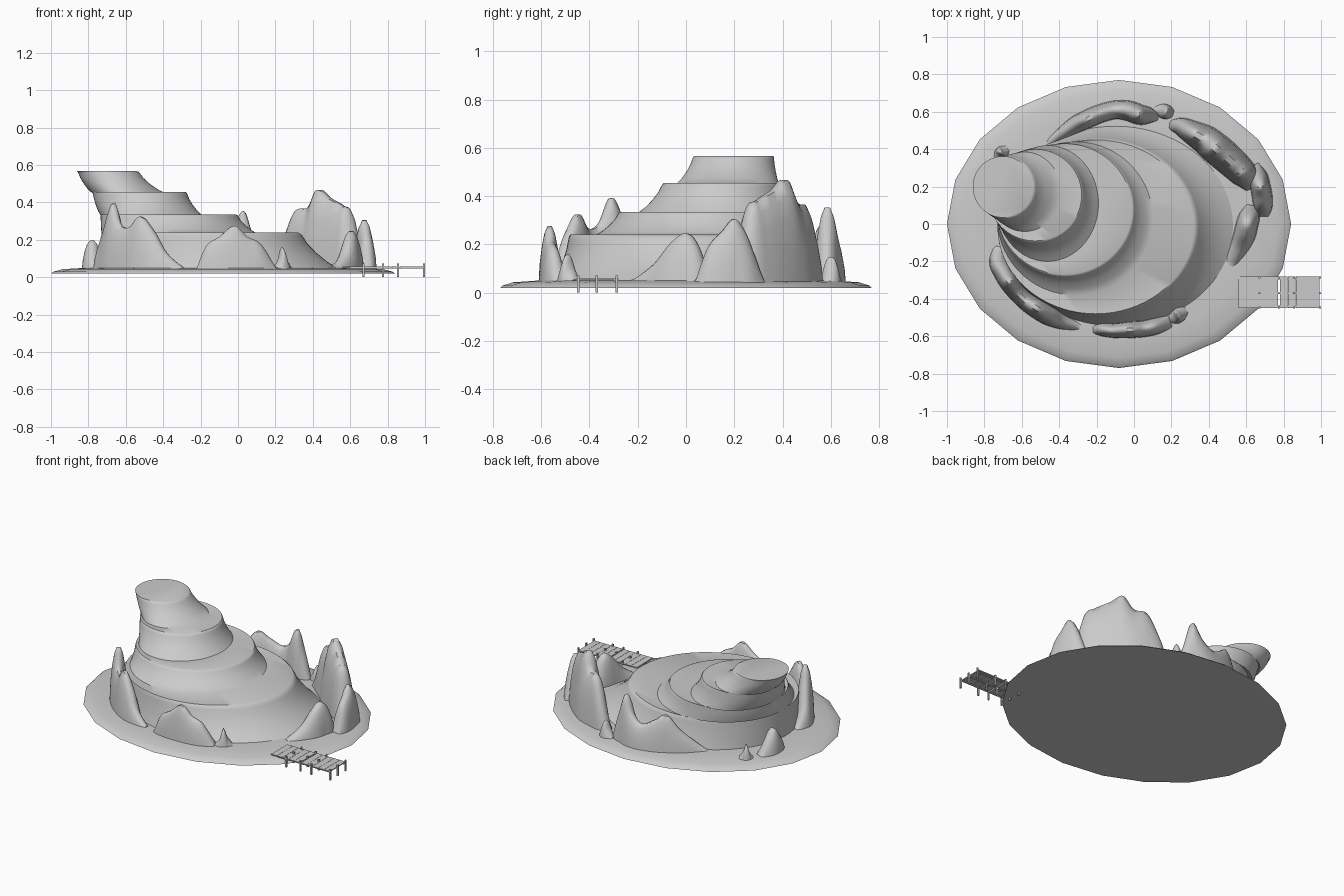
import bpy, bmesh, math
from mathutils import Vector


def finish(name, bm, angle=35):
    bmesh.ops.recalc_face_normals(bm, faces=bm.faces[:])
    me = bpy.data.meshes.new(name)
    bm.to_mesh(me)
    bm.free()
    ob = bpy.data.objects.new(name, me)
    bpy.context.collection.objects.link(ob)
    bpy.ops.object.select_all(action='DESELECT')
    ob.select_set(True)
    bpy.context.view_layer.objects.active = ob
    bpy.ops.object.shade_smooth_by_angle(angle=math.radians(angle))
    return ob


def loft(bm, loops):
    """Bridge equal-length closed loops and cap both ends."""
    rings = [[bm.verts.new(p) for p in lp] for lp in loops]
    n = len(rings[0])
    for a, b in zip(rings, rings[1:]):
        for i in range(n):
            j = (i + 1) % n
            bm.faces.new((a[i], a[j], b[j], b[i]))
    bm.faces.new(rings[0][::-1])
    bm.faces.new(rings[-1])


def ellipse(cx, cy, rx, ry, z, n):
    return [(cx + rx * math.cos(2 * math.pi * i / n),
             cy + ry * math.sin(2 * math.pi * i / n), z) for i in range(n)]


def catmull(pts, steps):
    """Smooth interpolation through tuples of any size."""
    p = [pts[0]] + list(pts) + [pts[-1]]
    out = []
    for k in range(1, len(p) - 2):
        for s in range(steps):
            t = s / steps
            out.append([0.5 * (2 * b + (c - a) * t + (2 * a - 5 * b + 4 * c - d) * t * t
                               + (3 * b - a - 3 * c + d) * t ** 3)
                        for a, b, c, d in zip(p[k - 1], p[k], p[k + 1], p[k + 2])])
    out.append(list(pts[-1]))
    return out


# sandy base, 20 sides
bm = bmesh.new()
loft(bm, [ellipse(-0.08, 0, 0.92 * s, 0.77 * s, z, 20)
          for s, z in ((1, 0.02), (0.985, 0.03), (0.93, 0.043), (0.8, 0.05), (0.7, 0.052))])
finish("sand_base", bm)

# terraced hill: four flared tiers leaning to the back left
# each tier: bottom and top ellipse (xmin, xmax, ymin, ymax, z)
tiers = [
    ((-0.73, 0.55, -0.55, 0.53, 0.04), (-0.73, 0.32, -0.48, 0.45, 0.24)),
    ((-0.73, 0.10, -0.38, 0.44, 0.235), (-0.735, -0.01, -0.27, 0.43, 0.335)),
    ((-0.735, -0.19, -0.20, 0.42, 0.33), (-0.78, -0.28, -0.09, 0.40, 0.455)),
    ((-0.78, -0.39, -0.04, 0.385, 0.45), (-0.862, -0.54, 0.035, 0.362, 0.567)),
]
bm = bmesh.new()
loops = []
for lo, hi in tiers:
    for tz, tr in ((0, 0), (0.2, 0.3), (0.45, 0.57), (0.7, 0.78), (0.88, 0.88), (0.96, 0.93), (1, 1)):
        v = [a + (b - a) * tr for a, b in zip(lo[:4], hi[:4])]
        z = lo[4] + (hi[4] - lo[4]) * tz
        loops.append(ellipse((v[0] + v[1]) / 2, (v[2] + v[3]) / 2,
                             (v[1] - v[0]) / 2, (v[3] - v[2]) / 2, z, 72))
loft(bm, loops)
finish("terraced_hill", bm)


# rocky ridges: stations of (x, y, half width, crest height)
def ridge(name, stations):
    st = catmull(stations, 6)
    section = ((-1, 0), (-0.9, 0.35), (-0.7, 0.65), (-0.48, 0.86), (-0.2, 0.98),
               (0.2, 0.98), (0.48, 0.86), (0.7, 0.65), (0.9, 0.35), (1, 0))
    loops = []
    for i, (x, y, w, h) in enumerate(st):
        a, b = st[max(i - 1, 0)], st[min(i + 1, len(st) - 1)]
        d = Vector((b[0] - a[0], b[1] - a[1]))
        d.normalize()
        h = max(h, 0.055)
        loops.append([(x - d.y * w * u, y + d.x * w * u, 0.04 + (h - 0.04) * v)
                      for u, v in section])
    bm = bmesh.new()
    loft(bm, loops)
    finish(name, bm, 60)


ridge("front_left_rocks", [
    (-0.72, -0.12, 0.03, 0.05), (-0.725, -0.20, 0.05, 0.17), (-0.695, -0.26, 0.055, 0.30),
    (-0.665, -0.31, 0.055, 0.40), (-0.63, -0.36, 0.05, 0.29), (-0.58, -0.41, 0.05, 0.27),
    (-0.52, -0.45, 0.055, 0.33), (-0.45, -0.49, 0.055, 0.25), (-0.38, -0.525, 0.04, 0.13),
    (-0.29, -0.55, 0.02, 0.05)])
ridge("front_rocks", [
    (-0.22, -0.565, 0.02, 0.05), (-0.17, -0.565, 0.035, 0.17), (-0.10, -0.57, 0.04, 0.22),
    (-0.02, -0.565, 0.045, 0.28), (0.05, -0.56, 0.045, 0.22), (0.12, -0.545, 0.045, 0.18),
    (0.195, -0.52, 0.035, 0.06)])
ridge("front_small_rock", [
    (0.185, -0.51, 0.02, 0.05), (0.215, -0.50, 0.038, 0.09), (0.235, -0.49, 0.04, 0.16),
    (0.255, -0.475, 0.038, 0.10), (0.285, -0.46, 0.02, 0.05)])
ridge("right_front_rocks", [
    (0.51, -0.22, 0.03, 0.05), (0.56, -0.13, 0.05, 0.12), (0.59, -0.06, 0.06, 0.21),
    (0.605, 0.0, 0.06, 0.25), (0.62, 0.05, 0.055, 0.20), (0.63, 0.10, 0.03, 0.06)])
ridge("right_rocks", [
    (0.69, 0.04, 0.03, 0.05), (0.69, 0.09, 0.05, 0.19), (0.685, 0.15, 0.055, 0.26),
    (0.675, 0.20, 0.055, 0.31), (0.66, 0.25, 0.055, 0.24), (0.63, 0.31, 0.04, 0.06)])
ridge("right_tall_rocks", [
    (0.63, 0.19, 0.035, 0.06), (0.60, 0.25, 0.07, 0.34), (0.555, 0.30, 0.08, 0.39),
    (0.49, 0.36, 0.085, 0.43), (0.43, 0.41, 0.085, 0.475), (0.38, 0.45, 0.08, 0.38),
    (0.31, 0.49, 0.065, 0.36), (0.25, 0.52, 0.05, 0.22), (0.19, 0.53, 0.025, 0.05)])
ridge("back_rocks", [
    (0.13, 0.57, 0.02, 0.05), (0.08, 0.58, 0.045, 0.22), (0.03, 0.585, 0.055, 0.36),
    (-0.03, 0.605, 0.055, 0.25), (-0.10, 0.61, 0.05, 0.20), (-0.18, 0.59, 0.05, 0.24),
    (-0.25, 0.56, 0.05, 0.28), (-0.33, 0.52, 0.045, 0.18), (-0.46, 0.43, 0.02, 0.05)])
ridge("back_small_rock", [
    (0.21, 0.59, 0.02, 0.05), (0.19, 0.595, 0.035, 0.11), (0.17, 0.60, 0.04, 0.15),
    (0.145, 0.605, 0.038, 0.10), (0.11, 0.61, 0.02, 0.05)])
ridge("left_rock", [
    (-0.755, 0.10, 0.03, 0.05), (-0.775, 0.15, 0.05, 0.14), (-0.78, 0.20, 0.055, 0.20),
    (-0.775, 0.25, 0.05, 0.15), (-0.755, 0.31, 0.03, 0.05)])
ridge("left_small_rock", [
    (-0.735, 0.345, 0.02, 0.05), (-0.72, 0.365, 0.032, 0.09), (-0.71, 0.38, 0.035, 0.14),
    (-0.695, 0.39, 0.032, 0.09), (-0.675, 0.405, 0.02, 0.05)])


# pier: planks, stringers and posts
def box(bm, x0, x1, y0, y1, z0, z1):
    vs = bmesh.ops.create_cube(bm, size=1)["verts"]
    for v in vs:
        v.co = ((x0 + x1) / 2 + v.co.x * (x1 - x0), (y0 + y1) / 2 + v.co.y * (y1 - y0),
                (z0 + z1) / 2 + v.co.z * (z1 - z0))


bm = bmesh.new()
for start, count in ((0.56, 5), (0.78, 5)):
    for i in range(count):
        x = start + i * 0.0425
        box(bm, x, x + 0.041, -0.45, -0.28, 0.052, 0.058)
finish("pier_planks", bm)

bm = bmesh.new()
for y in (-0.44, -0.37, -0.295):
    box(bm, 0.6, 0.99, y - 0.003, y + 0.003, 0.046, 0.053)
finish("pier_beams", bm)

bm = bmesh.new()
for x in (0.67, 0.775, 0.855, 0.995):
    for y in (-0.447, -0.37, -0.287):
        box(bm, x - 0.005, x + 0.005, y - 0.005, y + 0.005, 0, 0.072)
finish("pier_posts", bm)
